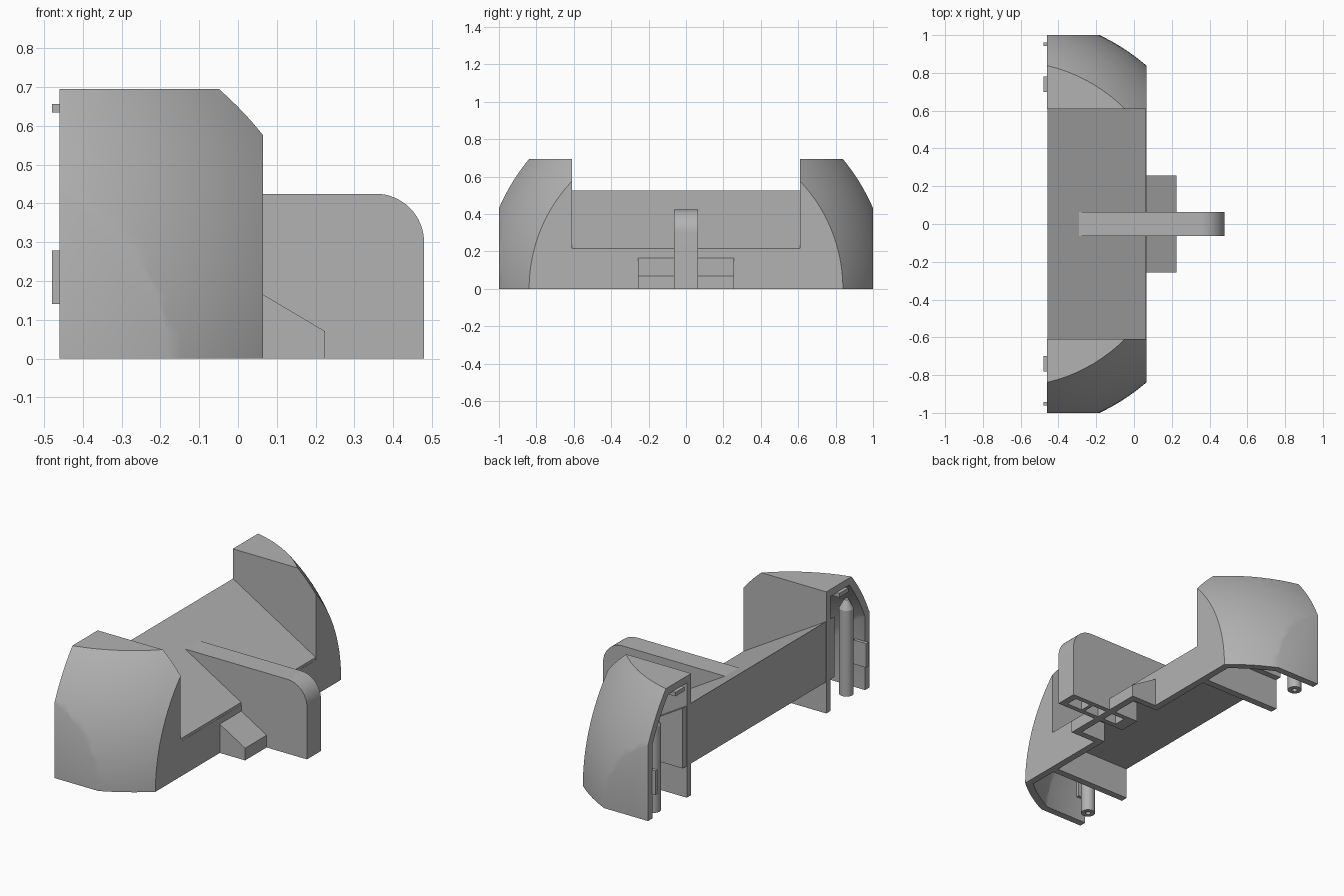
import bpy
import bmesh
import math
from mathutils import Matrix, Vector

if "Cube" in bpy.data.objects:
    bpy.data.objects.remove(bpy.data.objects["Cube"], do_unlink=True)

grey = bpy.data.materials.new("plain grey")
grey.use_nodes = True
GREY = (0.45, 0.45, 0.45, 1)
grey.diffuse_color = GREY
grey.node_tree.nodes["Principled BSDF"].inputs["Base Color"].default_value = GREY


def make_object(name, bm):
    bmesh.ops.recalc_face_normals(bm, faces=bm.faces)
    mesh = bpy.data.meshes.new(name)
    bm.to_mesh(mesh)
    bm.free()
    mesh.materials.append(grey)
    obj = bpy.data.objects.new(name, mesh)
    bpy.context.collection.objects.link(obj)
    return obj


def activate(obj):
    bpy.ops.object.select_all(action="DESELECT")
    obj.select_set(True)
    bpy.context.view_layer.objects.active = obj


def cut(obj, cutter):
    mod = obj.modifiers.new("cut", "BOOLEAN")
    mod.operation = "DIFFERENCE"
    mod.solver = "EXACT"
    mod.object = cutter
    activate(obj)
    bpy.ops.object.modifier_apply(modifier=mod.name)
    bpy.data.objects.remove(cutter, do_unlink=True)


def mirror_ends(obj):
    mod = obj.modifiers.new("other end", "MIRROR")
    mod.use_axis = (False, True, False)
    activate(obj)
    bpy.ops.object.modifier_apply(modifier=mod.name)


def smooth(obj):
    activate(obj)
    bpy.ops.object.shade_smooth_by_angle(angle=math.radians(30))


def box(name, low, high):
    bm = bmesh.new()
    bmesh.ops.create_cube(bm, size=1)
    low, high = Vector(low), Vector(high)
    for v in bm.verts:
        v.co = (low + high) / 2 + v.co * (high - low)
    return make_object(name, bm)


def prism(name, profile, half_width):
    """Extrude an x-z profile symmetrically along y."""
    bm = bmesh.new()
    face = bm.faces.new([bm.verts.new((x, -half_width, z)) for x, z in profile])
    ext = bmesh.ops.extrude_face_region(bm, geom=[face])
    verts = [g for g in ext["geom"] if isinstance(g, bmesh.types.BMVert)]
    bmesh.ops.translate(bm, verts=verts, vec=(0, 2 * half_width, 0))
    return make_object(name, bm)


def clipped_ball(name, radius, low, high):
    """Part of a ball lying inside a box, with every cut closed."""
    bm = bmesh.new()
    place = Matrix.Translation((-0.657, 0, 0)) @ Matrix.Rotation(0.03, 4, "X") @ Matrix.Rotation(1.6, 4, "Y")
    bmesh.ops.create_uvsphere(bm, u_segments=128, v_segments=72, radius=radius, matrix=place)
    for axis in range(3):
        for limit, sign in ((low[axis], -1), (high[axis], 1)):
            point, normal = Vector(), Vector()
            point[axis], normal[axis] = limit, sign
            result = bmesh.ops.bisect_plane(
                bm, geom=bm.verts[:] + bm.edges[:] + bm.faces[:], dist=1e-6,
                plane_co=point, plane_no=normal, clear_outer=True)
            edges = [g for g in result["geom_cut"] if isinstance(g, bmesh.types.BMEdge)]
            if edges:
                bmesh.ops.edgeloop_fill(bm, edges=edges)
    return make_object(name, bm)


# Rounded hollow end caps, open at the back and underneath
caps = clipped_ball("end_caps", 1.107, (-0.46, 0.61, 0), (0.065, 1, 0.695))
hollow = clipped_ball("cap_hollow", 1.066, (-0.56, 0.65, -0.1), (0.025, 0.96, 0.655))
cut(caps, hollow)
mirror_ends(caps)
smooth(caps)

# Sloping centre body between the caps
prism("centre_body", [(-0.459, 0.525), (0.064, 0.215), (0.064, 0.18), (-0.459, 0.18)], 0.685)

# Thin front lip with an opening behind the step
lip = box("front_lip", (0.025, -0.65, 0), (0.065, 0.65, 0.2))
cut(lip, box("lip_opening", (0, -0.22, -0.1), (0.1, 0.22, 0.115)))

# Sloped step in front of the lip, hollow underneath
step = prism("front_step", [(0.065, 0), (0.225, 0), (0.225, 0.07), (0.065, 0.165)], 0.257)
cut(step, prism("step_hollow", [(0, -0.1), (0.185, -0.1), (0.185, 0.045), (0.065, 0.115), (0, 0.115)], 0.22))

# Upright fin with one rounded corner
R = 0.125
corner = [(0.48 - R + R * math.sin(a), 0.425 - R + R * math.cos(a))
          for a in (math.pi / 2 * i / 16 for i in range(17))]
fin = prism("centre_fin", [(0.03, 0), (0.03, 0.2), (-0.29, 0.425)] + corner + [(0.48, 0)], 0.063)
for i in range(3):
    x = 0.1 + i * 0.12
    cut(fin, box("fin_slot", (x, -0.035, -0.1), (x + 0.1, 0.035, 0.2)))
smooth(fin)

# Screw posts inside the caps, with conical tops
bm = bmesh.new()
for r1, r2, z0, z1 in ((0.038, 0.038, 0, 0.49), (0.038, 0.012, 0.49, 0.54)):
    bmesh.ops.create_cone(bm, cap_ends=True, segments=32, radius1=r1, radius2=r2, depth=z1 - z0,
                          matrix=Matrix.Translation((-0.405, 0.87, (z0 + z1) / 2)))
posts = make_object("screw_posts", bm)
bm = bmesh.new()
bmesh.ops.create_cone(bm, cap_ends=True, segments=20, radius1=0.014, radius2=0.014, depth=0.2,
                      matrix=Matrix.Translation((-0.405, 0.87, 0)))
cut(posts, make_object("post_hole", bm))
mirror_ends(posts)
smooth(posts)

# Locating tabs that stand out of the open back
mirror_ends(box("side_tabs", (-0.48, 0.942, 0.14), (-0.40, 0.962, 0.278)))
mirror_ends(box("top_tabs", (-0.48, 0.70, 0.634), (-0.40, 0.78, 0.657)))
